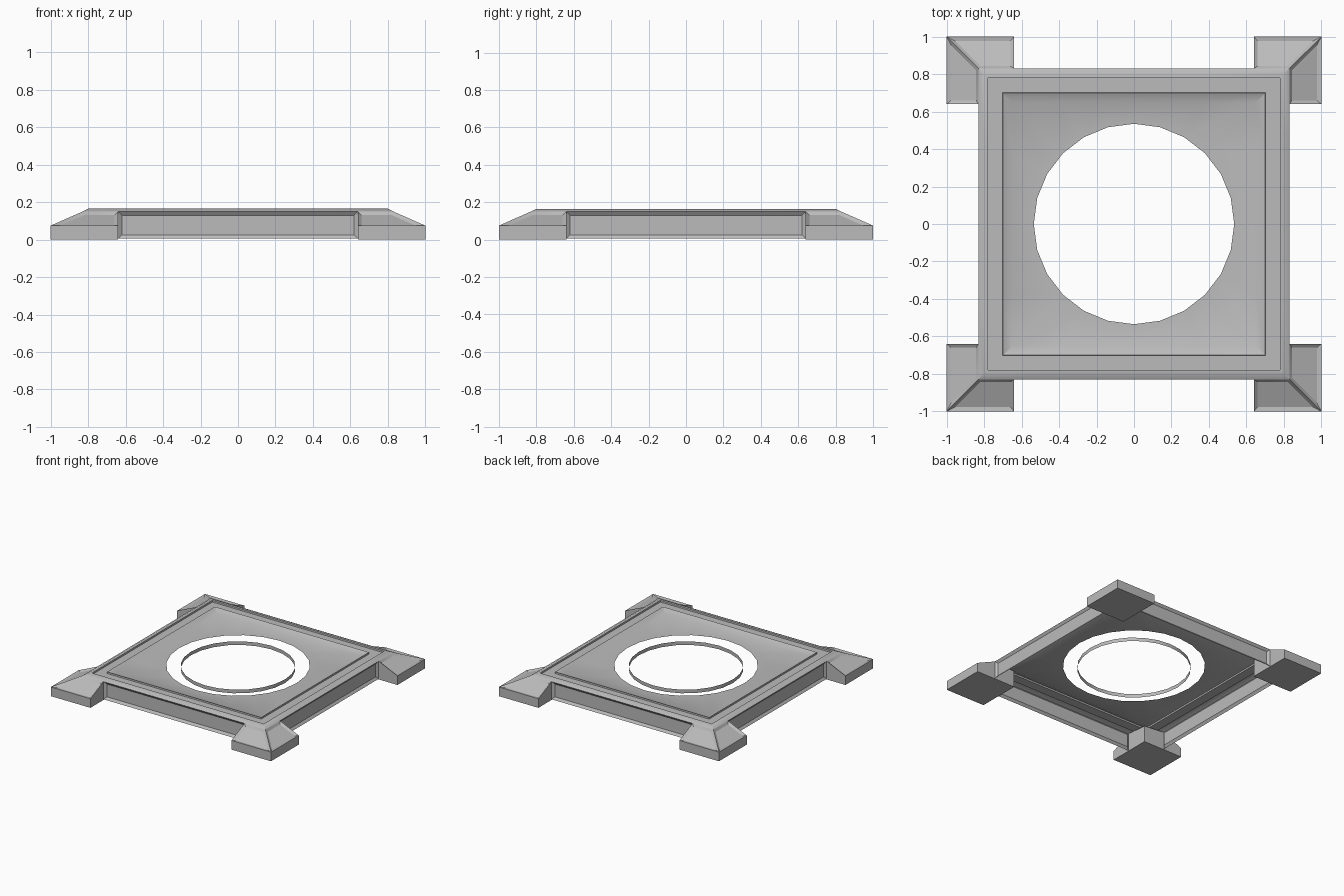
import bpy, bmesh, math
from mathutils import Matrix

cube = bpy.data.objects.get("Cube")
if cube:
    bpy.data.objects.remove(cube, do_unlink=True)

grey = bpy.data.materials.new("stone_grey")
grey.use_nodes = True
grey.diffuse_color = (0.5, 0.5, 0.5, 1)
grey.node_tree.nodes["Principled BSDF"].inputs["Base Color"].default_value = (0.5, 0.5, 0.5, 1)

SIDES = 24
HALF = 0.83      # half width of the main frame
BLOCK = 0.64     # where the corner blocks begin
EDGE_Z = 0.15    # height of the frame's outer edge


def finish(name, bm, turn=0):
    """Turn a bmesh into a named object, rotated about the centre."""
    bm.transform(Matrix.Rotation(turn, 4, 'Z'))
    mesh = bpy.data.meshes.new(name)
    bm.to_mesh(mesh)
    bm.free()
    mesh.materials.append(grey)
    obj = bpy.data.objects.new(name, mesh)
    bpy.context.collection.objects.link(obj)
    bpy.ops.object.select_all(action='DESELECT')
    obj.select_set(True)
    bpy.context.view_layer.objects.active = obj
    bpy.ops.object.shade_smooth_by_angle(angle=math.radians(30))


def ring(bm, radius, z, square):
    """Loop of vertices along a square or a circle."""
    verts = []
    for i in range(SIDES):
        a = math.tau * i / SIDES
        c, s = math.cos(a), math.sin(a)
        r = radius / max(abs(c), abs(s)) if square else radius
        verts.append(bm.verts.new((r * c, r * s, z)))
    return verts


def loft(name, loops):
    bm = bmesh.new()
    rings = [ring(bm, *loop) for loop in loops]
    for a, b in zip(rings, rings[1:]):
        for i in range(SIDES):
            j = (i + 1) % SIDES
            bm.faces.new((a[i], a[j], b[j], b[i]))
    finish(name, bm)


def recess(bm, faces, border, depth):
    bmesh.ops.inset_individual(bm, faces=faces, thickness=border,
                               depth=-depth, use_even_offset=True)


# Top plate: bevelled rim, shallow groove, dished field, round opening
loft("top_plate", [
    (HALF, EDGE_Z, True), (0.80, 0.165, True), (0.78, 0.165, True),
    (0.779, 0.152, True), (0.701, 0.152, True), (0.70, 0.165, True),
    (0.65, 0.142, True), (0.535, 0.137, False)])

# Thin band standing inside the opening
loft("inner_band", [(0.427, 0.107, False), (0.427, 0.137, False)])


def side_panel(name, turn):
    bm = bmesh.new()
    corners = [(-BLOCK, 0.005), (BLOCK, 0.005), (BLOCK, EDGE_Z), (-BLOCK, EDGE_Z)]
    face = bm.faces.new([bm.verts.new((x, -HALF, z)) for x, z in corners])
    bm.normal_update()
    recess(bm, [face], 0.02, 0.015)
    finish(name, bm, turn)


def corner_block(name, turn):
    bm = bmesh.new()
    low, high, inner = 0.075, EDGE_Z, 0.135

    # End wall outline; the other end is its reflection across the diagonal
    end = [(BLOCK, BLOCK, 0), (BLOCK, BLOCK, inner), (BLOCK, HALF, high),
           (BLOCK, 1, low), (BLOCK, 1, 0)]
    outer = [(BLOCK, 1, 0), (BLOCK, 1, low), (1, 1, low), (1, 1, 0)]
    slope = [(BLOCK, 1, low), (BLOCK, HALF, high), (HALF, HALF, high), (1, 1, low)]
    for outline in (end, outer, slope):
        bm.faces.new([bm.verts.new(p) for p in outline])
        bm.faces.new([bm.verts.new((y, x, z)) for x, y, z in reversed(outline)])
    base = [(BLOCK, BLOCK), (BLOCK, 1), (1, 1), (1, BLOCK)]
    bm.faces.new([bm.verts.new((x, y, 0)) for x, y in base])
    bmesh.ops.remove_doubles(bm, verts=bm.verts[:], dist=0.0001)
    bmesh.ops.recalc_face_normals(bm, faces=bm.faces[:])
    bm.normal_update()

    # Make the normals point outwards, then sink the sloping panels
    if any(f.normal.z > 0.9 and f.calc_center_median().z < 0.01 for f in bm.faces):
        bmesh.ops.reverse_faces(bm, faces=bm.faces[:])
        bm.normal_update()
    recess(bm, [f for f in bm.faces if f.normal.z > 0.3], 0.02, 0.012)
    finish(name, bm, turn)


# Four sides and four corners
for i, side in enumerate(("front", "left", "back", "right")):
    side_panel(side + "_panel", i * math.pi / 2)
for i, place in enumerate(("back_left", "back_right", "front_right", "front_left")):
    corner_block(place + "_corner_block", i * math.pi / 2)
